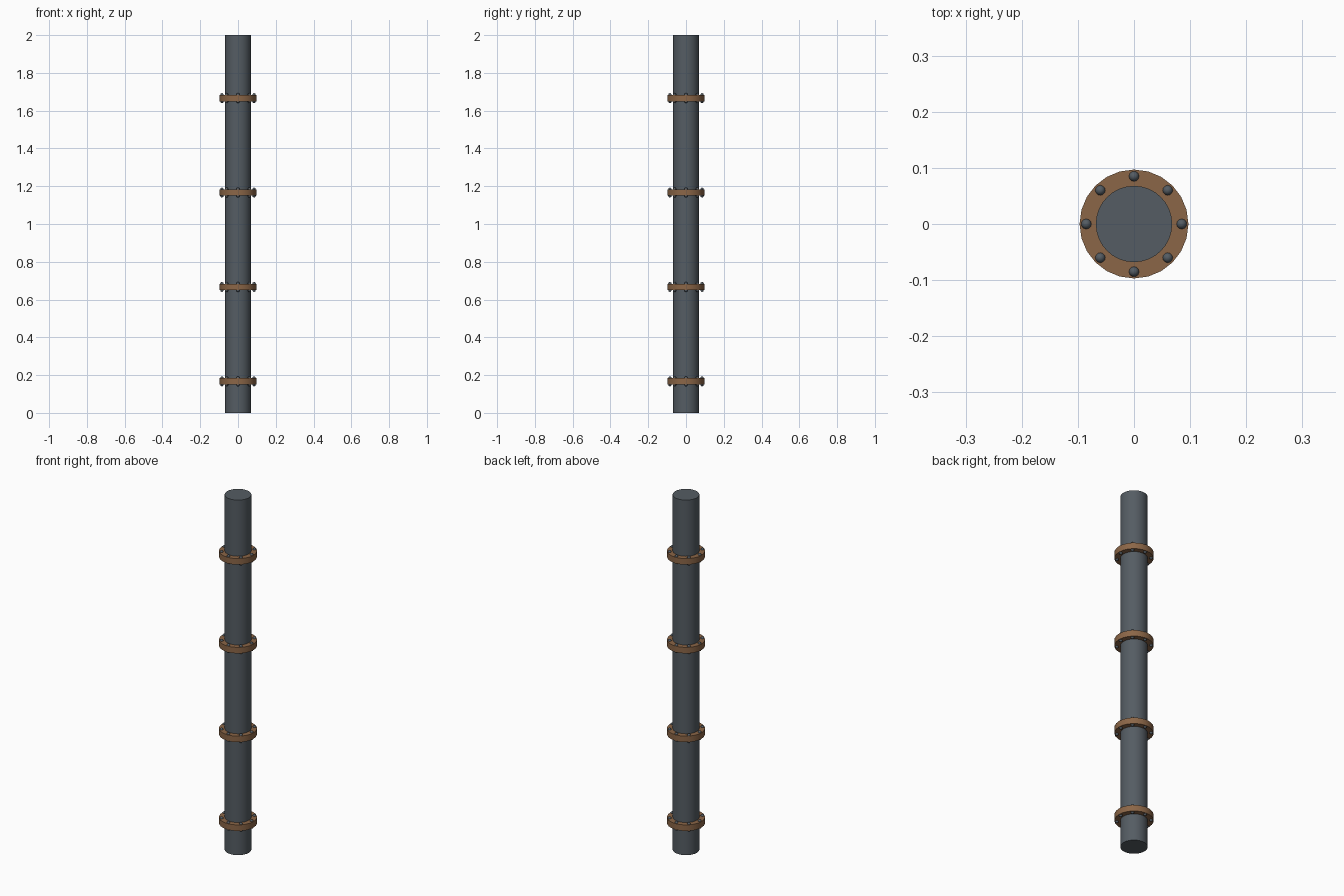
import bpy
import math

cube = bpy.data.objects.get("Cube")
if cube:
    bpy.data.objects.remove(cube, do_unlink=True)


def make_material(name, rgb):
    mat = bpy.data.materials.new(name)
    mat.use_nodes = True
    mat.diffuse_color = (*rgb, 1)
    mat.node_tree.nodes["Principled BSDF"].inputs["Base Color"].default_value = (*rgb, 1)
    return mat


steel = make_material("dark steel", (0.09, 0.108, 0.125))
rust = make_material("rusty brown", (0.26, 0.133, 0.063))


def finish(name, mat):
    obj = bpy.context.object
    obj.name = name
    obj.data.materials.append(mat)
    bpy.ops.object.shade_smooth_by_angle(angle=math.radians(40))
    return obj


def cylinder(name, radius, height, z, sides, mat):
    bpy.ops.mesh.primitive_cylinder_add(
        vertices=sides, radius=radius, depth=height, location=(0, 0, z))
    return finish(name, mat)


# Long straight pipe
PIPE_RADIUS = 0.068
cylinder("pipe", PIPE_RADIUS, 2, 1, 32, steel)

# Flange rings, each with eight bolts whose round heads show on both faces
FLANGE_RADIUS, FLANGE_HEIGHT = 0.097, 0.034
BOLT_RING, BOLT_RADIUS, BOLT_COUNT = 0.085, 0.009, 8
for i in range(4):
    z = 1 / 6 + i / 2
    cylinder(f"flange_{i + 1}", FLANGE_RADIUS, FLANGE_HEIGHT, z, 24, rust)
    for side, label in ((1, "upper"), (-1, "lower")):
        for k in range(BOLT_COUNT):
            a = math.tau * k / BOLT_COUNT
            bpy.ops.mesh.primitive_uv_sphere_add(
                segments=12, ring_count=8, radius=BOLT_RADIUS,
                location=(BOLT_RING * math.cos(a), BOLT_RING * math.sin(a),
                          z + side * FLANGE_HEIGHT / 2))
            finish(f"{label}_bolt_{i + 1}_{k + 1}", steel)
